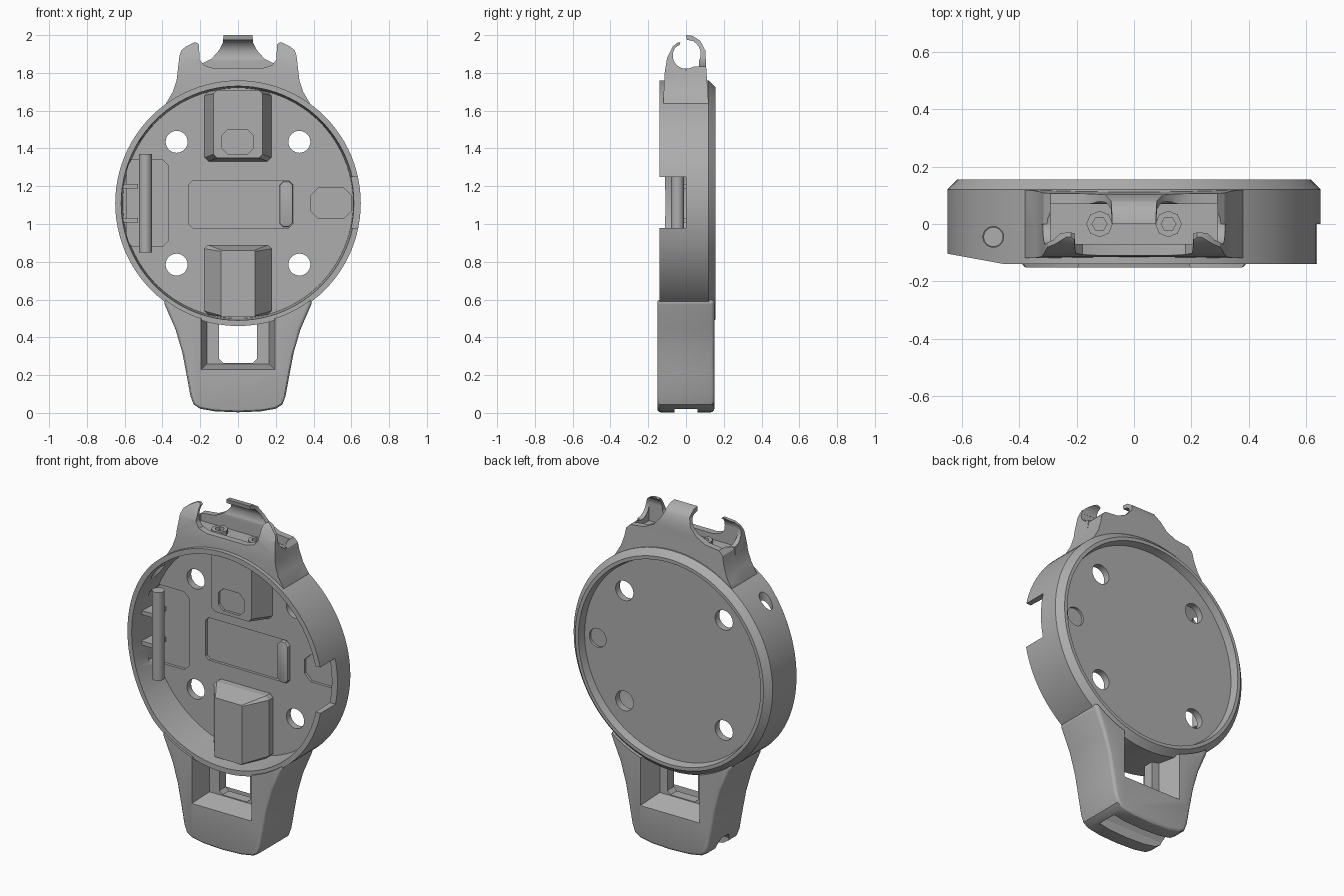
import bpy, bmesh
from math import sin, cos, pi, radians

if "Cube" in bpy.data.objects:
    bpy.data.objects.remove(bpy.data.objects["Cube"], do_unlink=True)

grey = bpy.data.materials.new("plain grey")
grey.use_nodes = True
grey.diffuse_color = (0.42, 0.42, 0.42, 1)
grey.node_tree.nodes["Principled BSDF"].inputs["Base Color"].default_value = (0.42, 0.42, 0.42, 1)
MID = 1.11  # height of the case centre


def loft(name, rings):
    """Skin a list of equal rings of 3D points and cap both ends."""
    bm = bmesh.new()
    loops = [[bm.verts.new(p) for p in ring] for ring in rings]
    n = len(loops[0])
    for a, b in zip(loops, loops[1:]):
        for i in range(n):
            bm.faces.new((a[i], a[(i + 1) % n], b[(i + 1) % n], b[i]))
    bm.faces.new(loops[0][::-1])
    bm.faces.new(loops[-1])
    bmesh.ops.recalc_face_normals(bm, faces=bm.faces)
    mesh = bpy.data.meshes.new(name)
    bm.to_mesh(mesh)
    bm.free()
    mesh.materials.append(grey)
    ob = bpy.data.objects.new(name, mesh)
    bpy.context.collection.objects.link(ob)
    return ob


def plate(name, outline, y0, y1):
    return loft(name, [[(x, y, z) for x, z in outline] for y in (y0, y1)])


def rect(x0, x1, z0, z1, c=0.0):
    """Rectangle in x and z, with clipped corners when c is set."""
    if not c:
        return [(x0, z0), (x1, z0), (x1, z1), (x0, z1)]
    return [(x0 + c, z0), (x1 - c, z0), (x1, z0 + c), (x1, z1 - c),
            (x1 - c, z1), (x0 + c, z1), (x0, z1 - c), (x0, z0 + c)]


def taper(name, r0, y0, r1, y1):
    return loft(name, [[(x, y0, z) for x, z in r0], [(x, y1, z) for x, z in r1]])


def circle(r, x=0, z=MID, n=32):
    return [(x + r * cos(2 * pi * i / n), z + r * sin(2 * pi * i / n)) for i in range(n)]


def upright(name, x, y, r, z0, z1, n=24):
    return loft(name, [[(px, py, z) for px, py in circle(r, x, y, n)] for z in (z0, z1)])


def mirrored(half):
    """Complete an outline given for x < 0, from bottom to top."""
    return half + [(-x, z) for x, z in reversed(half) if x]


def apply_modifier(ob, mod):
    bpy.context.view_layer.update()
    dg = bpy.context.evaluated_depsgraph_get()
    mesh = bpy.data.meshes.new_from_object(ob.evaluated_get(dg))
    ob.modifiers.remove(mod)
    ob.data = mesh


def combine(ob, tool, operation="DIFFERENCE", keep=False):
    mod = ob.modifiers.new("combine", "BOOLEAN")
    mod.operation, mod.solver, mod.object = operation, "EXACT", tool
    apply_modifier(ob, mod)
    if not keep:
        bpy.data.objects.remove(tool, do_unlink=True)


def bevel(ob, width, segments=3):
    mod = ob.modifiers.new("bevel", "BEVEL")
    mod.width, mod.segments, mod.limit_method = width, segments, "ANGLE"
    mod.angle_limit = radians(50)
    apply_modifier(ob, mod)


# Round case: back recess, chamfered rim, front cup
profile = [(0.585, 0.11), (0.595, 0.155), (0.615, 0.155), (0.65, 0.12),
           (0.65, -0.14), (0.62, -0.14), (0.61, 0.07)]
case = loft("round_case", [[(x, y, z) for x, z in circle(r, n=96)] for r, y in profile])
for sx in (-1, 1):
    for sz in (-1, 1):
        combine(case, plate("cut", circle(0.058, sx * 0.325, MID + sz * 0.325), -0.05, 0.3))
combine(case, plate("cut", circle(0.055, 0.5), 0.096, 0.3))
# Side notch and shallow floor pockets
combine(case, plate("cut", rect(0.57, 0.75, 0.98, 1.25), -0.3, 0))
for pocket in (rect(0.385, 0.6, 1.03, 1.19, 0.04), rect(-0.26, 0.29, 0.98, 1.23, 0.02),
               rect(-0.59, -0.37, 0.88, 1.34, 0.03)):
    combine(case, plate("cut", pocket, 0.0, 0.086))
# Pin hole through the rim
combine(case, upright("cut", -0.49, -0.045, 0.036, MID + 0.2, 1.75))

# Corner fills that hold the pin
fills = []
for side, word in ((1, "upper"), (-1, "lower")):
    arc = [(0.63 * cos(radians(a)), MID + side * 0.63 * sin(radians(a)))
           for a in range(133, 160, 4)]
    outline = [(-0.43, MID + side * 0.23), (-0.43, arc[0][1])] + arc
    outline.append((-0.585, MID + side * 0.23))
    fills.append(plate(word + "_pin_mount", outline, -0.139, 0.08))

# Sloped front on the pin side
slope = loft("cut", [[(-0.45, -0.14, z), (-0.75, -0.085, z), (-0.75, -0.3, z), (-0.45, -0.3, z)]
                     for z in (0.3, 1.9)])
for part in [case] + fills:
    combine(part, slope, keep=True)
bpy.data.objects.remove(slope, do_unlink=True)

# Pin and its ribs
upright("hinge_pin", -0.49, -0.045, 0.034, 0.85, 1.37)
for z, word in ((1.2, "upper"), (1.02, "lower")):
    plate(word + "_pin_rib", rect(-0.62, -0.53, z - 0.012, z + 0.012), -0.03, 0.09)

# Tapered blocks inside the cup
top_block = taper("upper_block", rect(-0.18, 0.18, 1.33, 1.70, 0.02), 0.08,
                  rect(-0.13, 0.13, 1.35, 1.71, 0.02), -0.06)
combine(top_block, plate("cut", rect(-0.085, 0.08, 1.37, 1.5, 0.03), -0.2, -0.045))
taper("lower_block", rect(-0.18, 0.18, 0.52, 0.89, 0.02), 0.03,
      rect(-0.09, 0.09, 0.51, 0.86, 0.005), -0.09)
plate("lower_block_base", rect(-0.18, 0.18, 0.52, 0.89, 0.02), 0.03, 0.08)
bevel(plate("floor_latch", rect(0.22, 0.29, 0.985, 1.225, 0.02), 0.05, 0.09), 0.006, 2)


# Upper clip: side profiles trimmed by front outlines
def clip_half(name, section, outline):
    half = loft(name, [[(x, y, z) for y, z in section] for x in (-0.4, 0.4)])
    combine(half, plate("cut", outline, -0.3, 0.3), "INTERSECT")
    combine(half, plate("cut", circle(0.635, n=96), -0.3, 0.3))
    combine(half, loft("cut", [[(x, y, z) for x, z in rect(-0.29, 0.29, 1.79, 1.9)]
                               for y in (-0.07, 0.07)]))
    return half


def bore(r, z, start, end):
    return [(r * cos(radians(start + (end - start) * i / 10)),
             z + r * sin(radians(start + (end - start) * i / 10))) for i in range(11)]


shoulder = [(-0.385, 1.58), (-0.38, 1.64), (-0.345, 1.7), (-0.325, 1.76)]
back_section = [(0, 1.55), (0.118, 1.55), (0.118, 1.66), (0.107, 1.83), (0.102, 1.92),
                (0.075, 1.97), (0.035, 1.996), (0, 2.0), (0.005, 1.975)] + bore(0.078, 1.9, 62, -90)
back_outline = mirrored(shoulder + [(-0.315, 1.81), (-0.29, 1.835), (-0.2, 1.845), (-0.14, 1.875),
                                    (-0.1, 1.92), (-0.08, 1.96), (-0.075, 2.02)])
clip_half("upper_clip_back", back_section, back_outline)

front_section = [(0, 1.55), (-0.118, 1.55), (-0.118, 1.7), (-0.113, 1.8), (-0.1, 1.88),
                 (-0.07, 1.94), (-0.045, 1.96), (-0.03, 1.96), (-0.032, 1.95)]
front_section += bore(0.07, 1.892, 140, 270)
front_outline = mirrored(shoulder + [(-0.31, 1.89), (-0.3, 1.92), (-0.275, 1.94), (-0.225, 1.965),
                                     (-0.207, 1.95), (-0.203, 1.87), (-0.18, 1.84), (-0.13, 1.825)])
clip_half("upper_clip_front", front_section, front_outline)

# Hexagon screws in the clip
for x, word in ((-0.12, "right"), (0.12, "left")):
    screw = upright(word + "_clip_screw", x, 0, 0.046, 1.77, 1.815, 8)
    combine(screw, upright("cut", x, 0, 0.026, 1.795, 1.9, 6))

# Lower lug with a stepped window and an open bottom slot
lug_half = [(0, 0.003), (-0.12, 0.008), (-0.2, 0.022), (-0.235, 0.045), (-0.252, 0.09),
            (-0.272, 0.2), (-0.295, 0.32), (-0.33, 0.44), (-0.395, 0.59)]
lug_outline = mirrored(lug_half + [(-0.3, 0.68)])
lug = plate("lower_lug", lug_outline, -0.152, 0.15)
bevel(lug, 0.018)
combine(lug, plate("cut", circle(0.64, n=96), -0.3, 0.3))
combine(lug, taper("cut", rect(-0.2, 0.2, 0.225, 0.6), -0.17, rect(-0.165, 0.165, 0.26, 0.6), -0.03))
combine(lug, taper("cut", rect(-0.2, 0.2, 0.21, 0.6), 0.17, rect(-0.15, 0.15, 0.26, 0.6), 0.03))
combine(lug, plate("cut", rect(-0.1, 0.1, 0.265, 0.6, 0.02), -0.2, 0.2))
slot = [(-0.06, -0.1), (0.06, -0.1), (0.06, 0.06), (0.035, 0.1), (-0.035, 0.1), (-0.06, 0.06)]
combine(lug, loft("cut", [[(x, y, z) for y, z in slot] for x in (-0.4, 0.19)]))

# Smooth the curved surfaces, keep the edges crisp
bpy.ops.object.select_all(action="DESELECT")
for ob in bpy.context.scene.objects:
    if ob.type == "MESH" and grey.name in ob.data.materials:
        ob.select_set(True)
        bpy.context.view_layer.objects.active = ob
bpy.ops.object.shade_smooth_by_angle(angle=radians(30))
